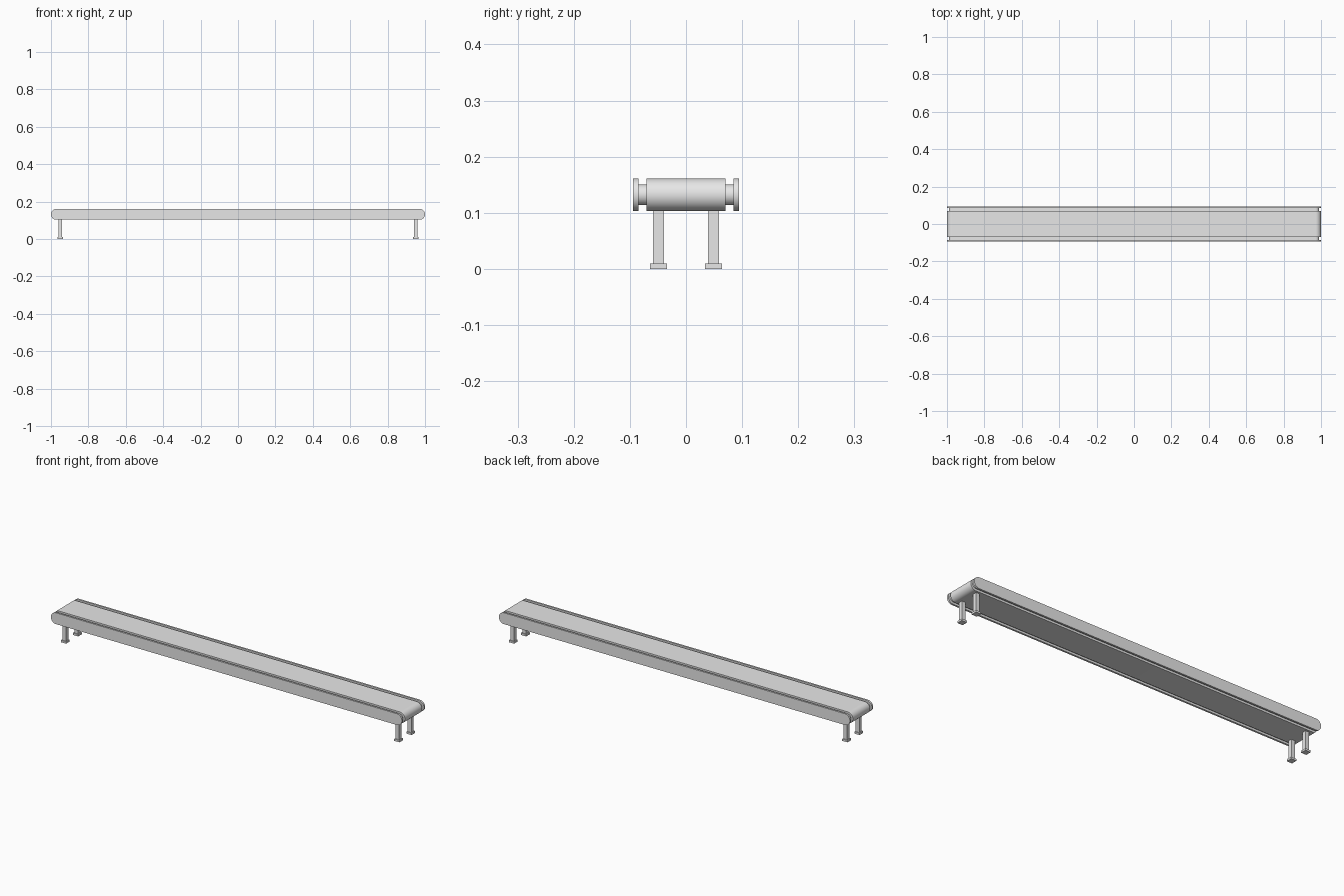
import bpy, bmesh, math

cube = bpy.data.objects.get("Cube")
if cube:
    bpy.data.objects.remove(cube, do_unlink=True)

grey = bpy.data.materials.new("light_grey")
grey.use_nodes = True
grey.diffuse_color = (0.8, 0.8, 0.8, 1)
grey.node_tree.nodes["Principled BSDF"].inputs["Base Color"].default_value = (0.8, 0.8, 0.8, 1)

RADIUS = 0.029          # belt and rail end radius
AXIS_Z = 0.132          # height of the roller axis
AXIS_X = 1 - RADIUS     # position of the end rollers
SEGMENTS = 24           # steps in each half-round end


def add_object(name, bm):
    bmesh.ops.recalc_face_normals(bm, faces=bm.faces)
    mesh = bpy.data.meshes.new(name)
    bm.to_mesh(mesh)
    bm.free()
    mesh.materials.append(grey)
    obj = bpy.data.objects.new(name, mesh)
    bpy.context.collection.objects.link(obj)
    return obj


def round_ended_slab(name, radius, y0, y1):
    """Stadium outline in XZ, extruded from y0 to y1, with smooth ends."""
    bm = bmesh.new()
    outline = []
    for side in (1, -1):
        for i in range(SEGMENTS + 1):
            a = math.pi * (0.5 - i / SEGMENTS)
            outline.append(bm.verts.new((side * (AXIS_X + radius * math.cos(a)), y0,
                                         AXIS_Z + side * radius * math.sin(a))))
    face = bm.faces.new(outline)
    ext = bmesh.ops.extrude_face_region(bm, geom=[face])
    verts = [g for g in ext["geom"] if isinstance(g, bmesh.types.BMVert)]
    bmesh.ops.translate(bm, verts=verts, vec=(0, y1 - y0, 0))
    obj = add_object(name, bm)
    bpy.ops.object.select_all(action="DESELECT")
    obj.select_set(True)
    bpy.context.view_layer.objects.active = obj
    bpy.ops.object.shade_smooth_by_angle(angle=math.radians(30))


def box(name, x, y, z0, z1, width):
    bm = bmesh.new()
    bmesh.ops.create_cube(bm, size=1)
    bmesh.ops.scale(bm, verts=bm.verts, vec=(width, width, z1 - z0))
    bmesh.ops.translate(bm, verts=bm.verts, vec=(x, y, (z0 + z1) / 2))
    add_object(name, bm)


# Belt with a recessed core and an outer rail on each side
round_ended_slab("belt", RADIUS, -0.07, 0.07)
for label, s in (("front", -1), ("back", 1)):
    round_ended_slab(label + "_core", 0.0185, s * 0.07, s * 0.085)
    round_ended_slab(label + "_rail", RADIUS, s * 0.085, s * 0.0945)

# Four square legs on foot plates
for end, sx in (("left", 1), ("right", -1)):
    for label, sy in (("front", -1), ("back", 1)):
        x, y = sx * 0.95, sy * 0.049
        box(f"{label}_{end}_leg", x, y, 0.01, AXIS_Z - RADIUS + 0.005, 0.02)
        box(f"{label}_{end}_foot", x, y, 0, 0.01, 0.03)
